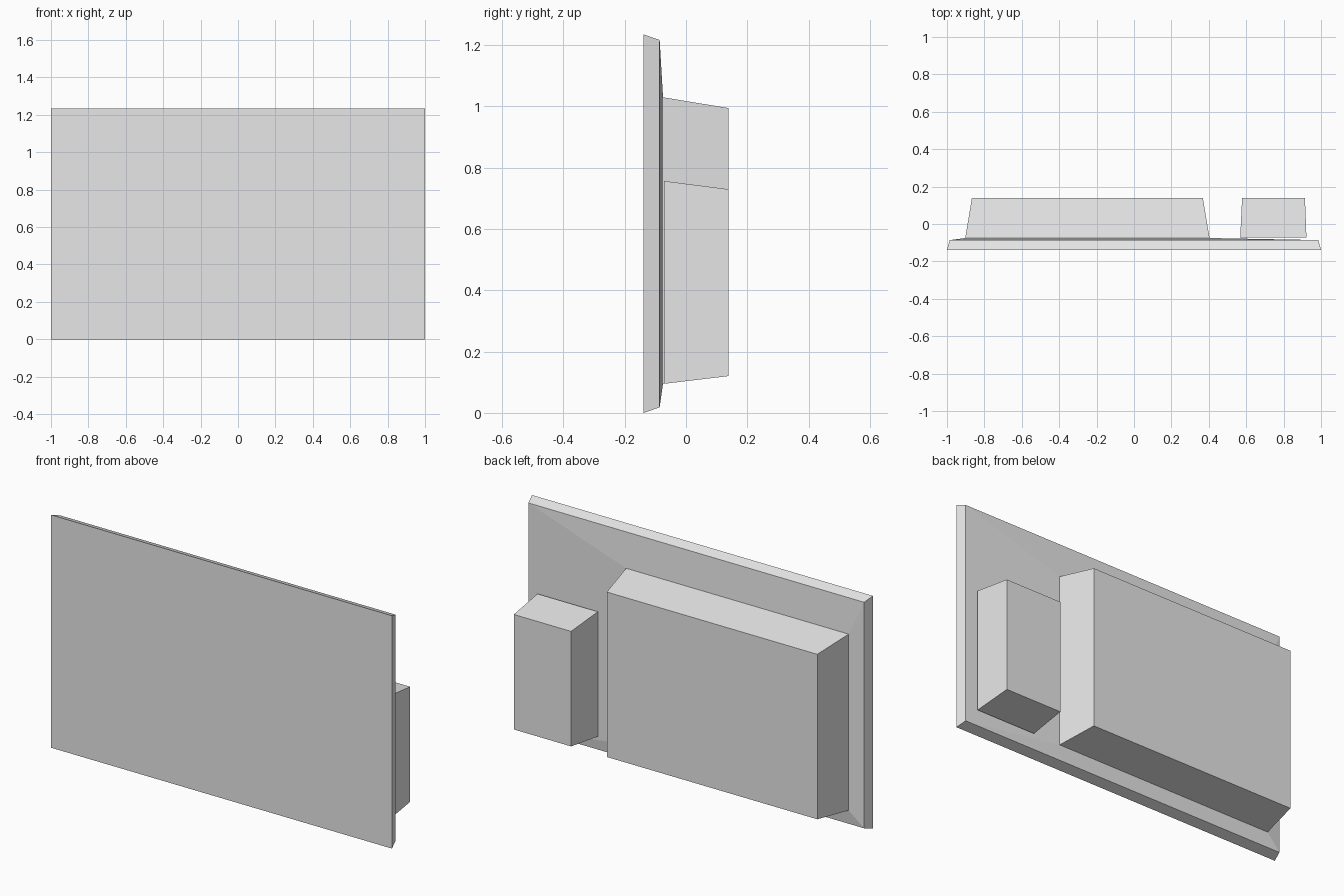
import bpy
import bmesh

cube = bpy.data.objects.get("Cube")
if cube:
    bpy.data.objects.remove(cube, do_unlink=True)

grey = bpy.data.materials.new("plain grey")
grey.use_nodes = True
grey.diffuse_color = (0.8, 0.8, 0.8, 1)
grey.node_tree.nodes["Principled BSDF"].inputs["Base Color"].default_value = (0.8, 0.8, 0.8, 1)


def loft(name, sections):
    """Closed flat-sided solid through rectangles (y, x0, x1, z0, z1), front to back."""
    bm = bmesh.new()
    rings = [[bm.verts.new(p) for p in ((x0, y, z0), (x1, y, z0), (x1, y, z1), (x0, y, z1))]
             for y, x0, x1, z0, z1 in sections]
    bm.faces.new(rings[0])
    bm.faces.new(rings[-1][::-1])
    for a, b in zip(rings, rings[1:]):
        for i in range(4):
            j = (i + 1) % 4
            bm.faces.new((a[i], b[i], b[j], a[j]))
    bmesh.ops.recalc_face_normals(bm, faces=bm.faces)
    mesh = bpy.data.meshes.new(name)
    bm.to_mesh(mesh)
    bm.free()
    mesh.materials.append(grey)
    obj = bpy.data.objects.new(name, mesh)
    bpy.context.collection.objects.link(obj)
    return obj


# Bevelled panel, shallow sloping back, and the large rear housing
loft("panel_with_large_housing", [
    (-0.138, -1.0, 1.0, 0.0, 1.235),
    (-0.086, -0.985, 0.985, 0.018, 1.217),
    (-0.075, -0.902, 0.404, 0.095, 1.03),
    (0.138, -0.867, 0.368, 0.12, 0.995),
])

# Small tapered housing standing just off the back
loft("small_housing", [
    (-0.072, 0.568, 0.922, 0.095, 0.757),
    (0.138, 0.578, 0.914, 0.12, 0.73),
])
